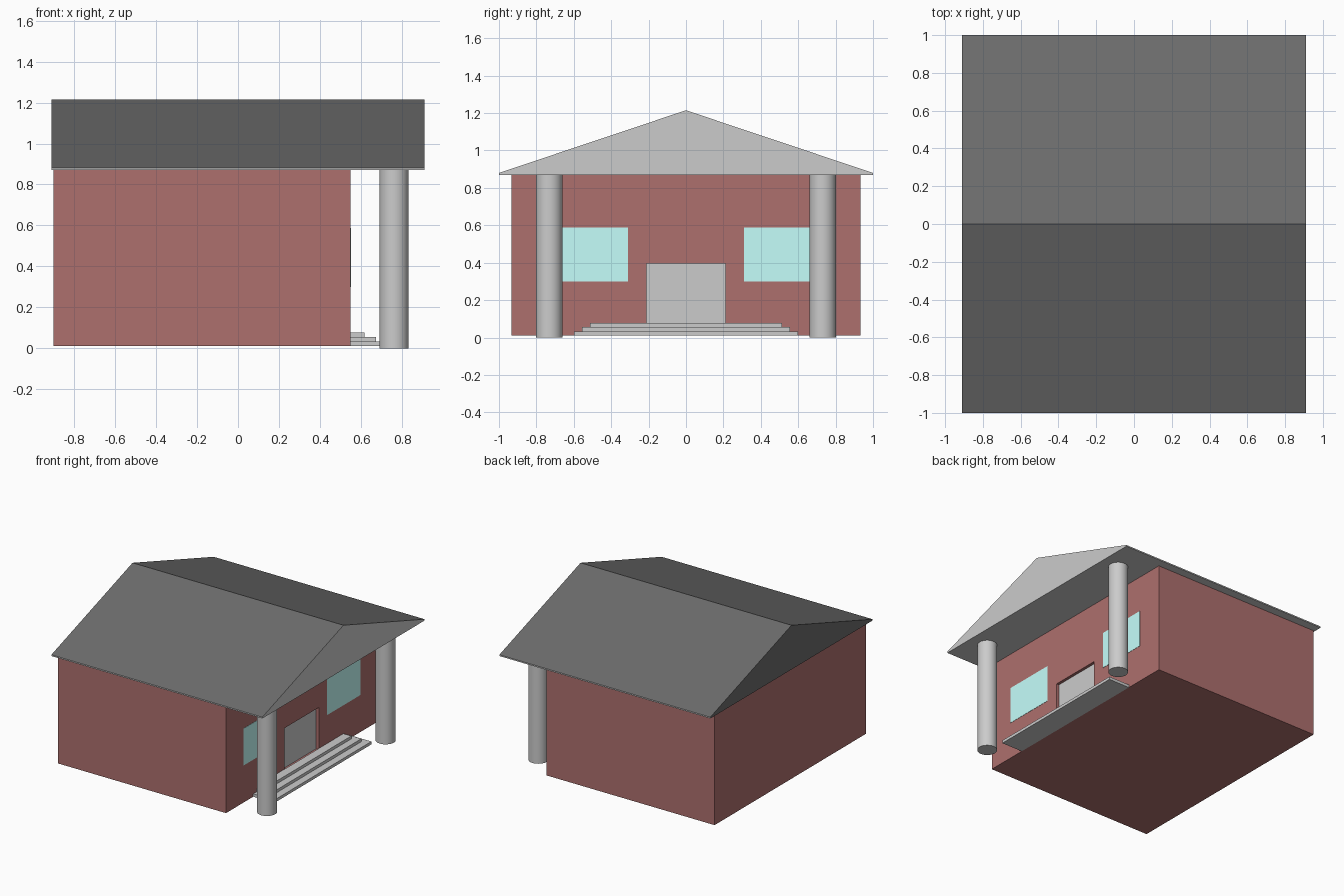
import bpy, bmesh, math

if "Cube" in bpy.data.objects:
    bpy.data.objects.remove(bpy.data.objects["Cube"])


def material(name, rgb):
    m = bpy.data.materials.new(name)
    m.diffuse_color = (*rgb, 1)
    m.use_nodes = True
    m.node_tree.nodes["Principled BSDF"].inputs["Base Color"].default_value = m.diffuse_color
    return m


def box(name, lo, hi, mat=None):
    bpy.ops.mesh.primitive_cube_add(size=1, location=[(a + b) / 2 for a, b in zip(lo, hi)])
    ob = bpy.context.object
    ob.name = name
    ob.scale = [b - a for a, b in zip(lo, hi)]
    bpy.ops.object.transform_apply(location=False, rotation=False, scale=True)
    if mat:
        ob.data.materials.append(mat)
    return ob


brick = material("brick_red", (0.42, 0.16, 0.155))
slate = material("dark_slate", (0.15, 0.15, 0.15))
glass = material("pale_blue_glass", (0.56, 1.0, 0.97))

WALL_X = 0.55      # porch-side wall plane
EAVE_Z = 0.87

# Brick body with a shallow door recess
walls = box("walls", (-0.90, -0.933, 0.01), (WALL_X, 0.933, EAVE_Z), brick)
cutter = box("door_recess_cutter", (WALL_X - 0.025, -0.21, 0.07), (WALL_X + 0.1, 0.21, 0.397))
cutter.hide_render = True
cutter.hide_set(True)
cut = walls.modifiers.new("door_recess", 'BOOLEAN')
cut.operation = 'DIFFERENCE'
cut.object = cutter
cut.solver = 'EXACT'

# Door panel inside the recess
box("door", (WALL_X - 0.04, -0.21, 0.07), (WALL_X - 0.022, 0.21, 0.397))

# Windows and columns, mirrored across the entrance
for side, s in (("left", -1), ("right", 1)):
    y0, y1 = sorted((s * 0.31, s * 0.72))
    box(f"window_{side}", (WALL_X - 0.01, y0, 0.30), (WALL_X + 0.002, y1, 0.588), glass)
    bpy.ops.mesh.primitive_cylinder_add(vertices=32, radius=0.071, depth=EAVE_Z,
                                        location=(0.762, s * 0.731, EAVE_Z / 2))
    bpy.context.object.name = f"column_{side}"
    bpy.ops.object.shade_smooth_by_angle(angle=math.radians(30))

# Three entrance steps, each narrower and shallower than the one below
for i in range(3):
    z = 0.01 + i * 0.0225
    box(f"step_{i + 1}", (WALL_X, -0.598 + i * 0.042, z),
        (0.732 - i * 0.057, 0.598 - i * 0.042, z + 0.0225))

# Roof: one gable profile swept along x, split into dark covering and grey pediment
profile = [(-1, EAVE_Z), (1, EAVE_Z), (1, 0.88), (0, 1.215), (-1, 0.88)]
HALF = 0.91


def roof_part(name, edges, back=False, front=False, mat=None):
    bm = bmesh.new()
    rear = [bm.verts.new((-HALF, y, z)) for y, z in profile]
    fore = [bm.verts.new((HALF, y, z)) for y, z in profile]
    for i in edges:
        j = (i + 1) % 5
        bm.faces.new((rear[i], rear[j], fore[j], fore[i])).normal_flip()
    if back:
        bm.faces.new(rear[::-1])
    if front:
        bm.faces.new(fore)
    bmesh.ops.delete(bm, geom=[v for v in bm.verts if not v.link_faces], context='VERTS')
    bm.normal_update()
    # Point every face away from the roof's interior
    for f in bm.faces:
        c = f.calc_center_median()
        c.z -= 0.98
        if f.normal.dot(c) < 0:
            f.normal_flip()
    me = bpy.data.meshes.new(name)
    bm.to_mesh(me)
    bm.free()
    if mat:
        me.materials.append(mat)
    bpy.context.collection.objects.link(bpy.data.objects.new(name, me))


roof_part("roof_covering", (2, 3), back=True, mat=slate)
roof_part("pediment_and_soffit", (0, 1, 4), front=True)
